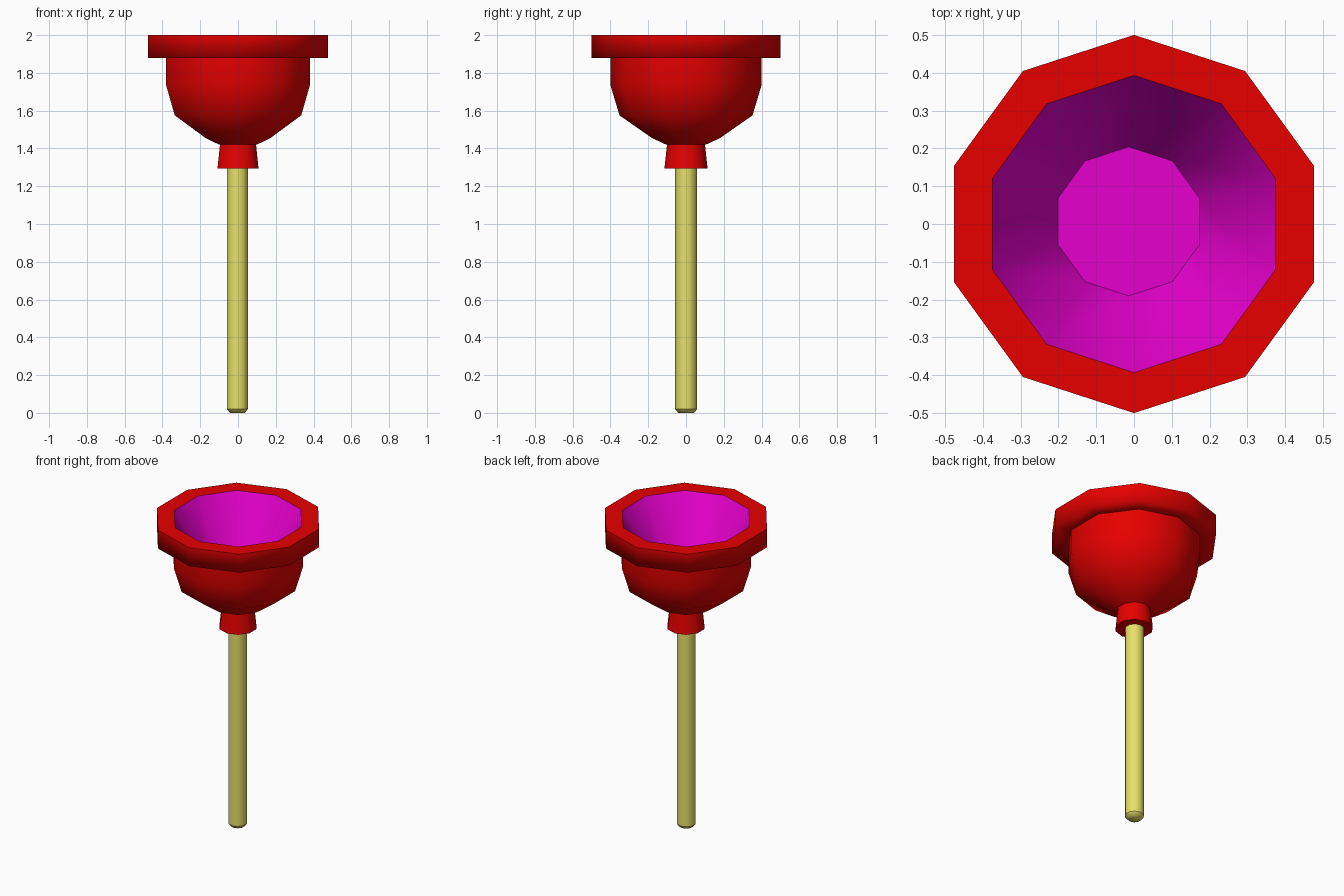
import bpy, bmesh, math

cube = bpy.data.objects.get("Cube")
if cube:
    bpy.data.objects.remove(cube, do_unlink=True)

SIDES = 10


def material(name, rgb):
    m = bpy.data.materials.new(name)
    m.use_nodes = True
    m.diffuse_color = (*rgb, 1)
    m.node_tree.nodes["Principled BSDF"].inputs["Base Color"].default_value = (*rgb, 1)
    return m


red = material("red_rubber", (0.8, 0, 0))
magenta = material("magenta_lining", (0.8, 0, 0.61))
wood = material("yellow_wood", (0.8, 0.75, 0.14))


def lathe(name, profile, mats, sharp=(), lining_from=None):
    """Ten-sided turned part from (radius, height, x shift, y shift) points."""
    bm = bmesh.new()
    rings = []
    for r, z, *shift in profile:
        dx, dy = shift or (0, 0)
        angles = [math.pi / 2 + math.tau * i / SIDES for i in range(SIDES)]
        rings.append([bm.verts.new((r * math.cos(a) + dx, r * math.sin(a) + dy, z))
                      for a in angles])
    for k, (low, high) in enumerate(zip(rings, rings[1:])):
        for i in range(SIDES):
            j = (i + 1) % SIDES
            f = bm.faces.new((low[i], low[j], high[j], high[i]))
            f.material_index = int(lining_from is not None and k >= lining_from)
    # End caps
    bm.faces.new(rings[0][::-1])
    bm.faces.new(rings[-1]).material_index = int(lining_from is not None)
    for f in bm.faces:
        f.smooth = True
    # Crisp rings
    for k in sharp:
        ring = rings[k]
        for i in range(SIDES):
            bm.edges.get((ring[i], ring[(i + 1) % SIDES])).smooth = False
    mesh = bpy.data.meshes.new(name)
    bm.to_mesh(mesh)
    bm.free()
    for m in mats:
        mesh.materials.append(m)
    ob = bpy.data.objects.new(name, mesh)
    bpy.context.collection.objects.link(ob)


# Rubber cup: outer bowl, thick rim, then the hollow lining down to its floor
cup = [(0.105, 1.42), (0.18, 1.455), (0.352, 1.575), (0.4, 1.735), (0.4, 1.88),
       (0.5, 1.88), (0.5, 2.0), (0.393, 2.0), (0.197, 1.66, -0.014, 0.007)]
lathe("rubber_cup", cup, [red, magenta], sharp=(0, 4, 6, 7, 8), lining_from=7)

# Flared collar gripping the handle
lathe("collar", [(0.114, 1.295), (0.1, 1.425)], [red], sharp=(0, 1))

# Wooden handle with a chamfered end, slightly off centre
handle = [(0.042, 0.0), (0.058, 0.02), (0.058, 1.4)]
lathe("handle", [(r, z, -0.003, 0.001) for r, z in handle], [wood], sharp=(1, 2))
